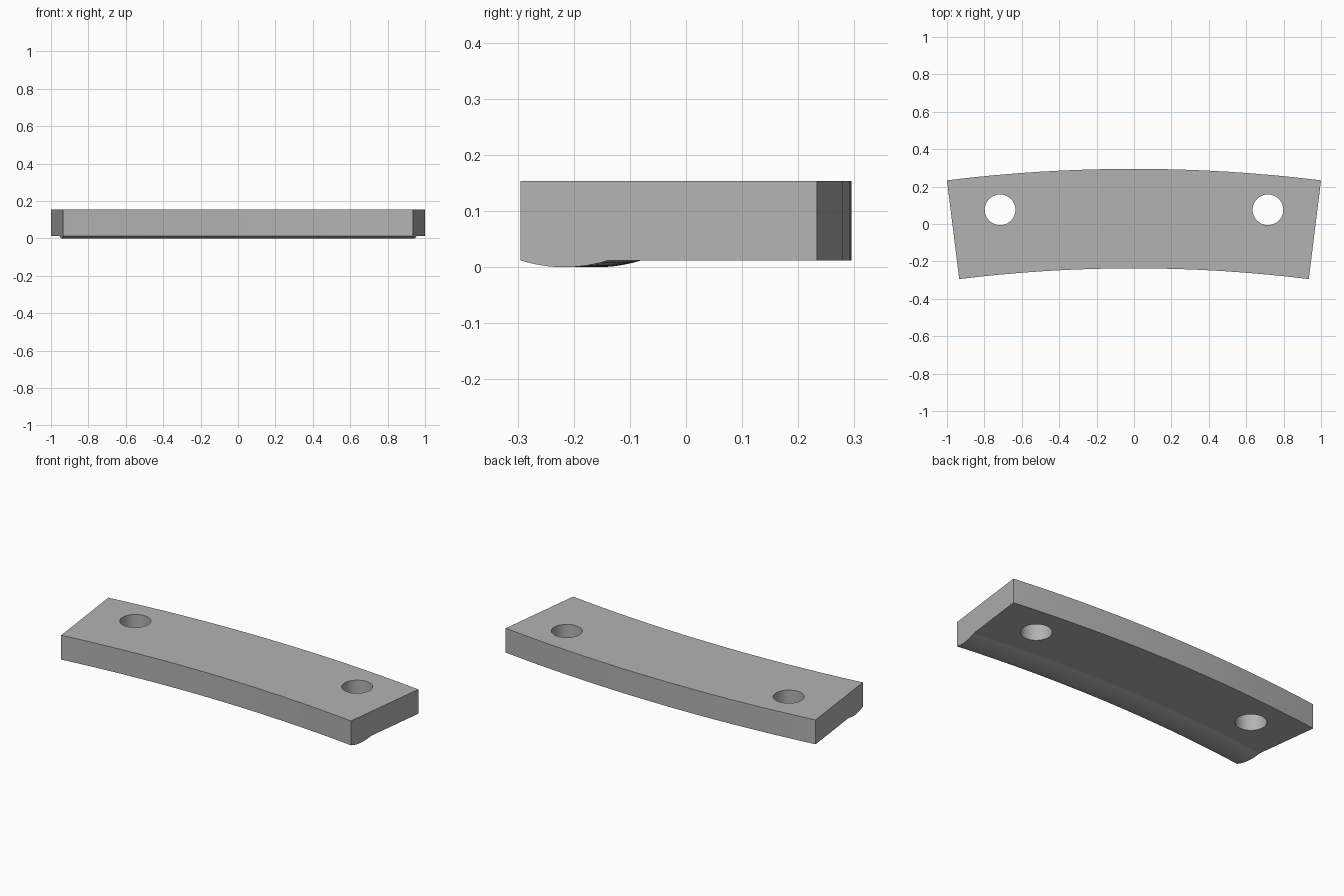
import bpy
import bmesh
from math import asin, sin, cos, pi
from mathutils import Vector, Matrix

if "Cube" in bpy.data.objects:
    bpy.data.objects.remove(bpy.data.objects["Cube"])

OUTER_R, INNER_R = 8.15, 7.618
CENTRE = Vector((0, 0.295 - OUTER_R, 0))
HALF_ANGLE = asin(1 / OUTER_R)
TOP, BASE = 0.154, 0.012
RIB_WIDTH, RIB_STEPS, ARC_STEPS = 0.157, 12, 16

grey = bpy.data.materials.new("plain grey")
grey.use_nodes = True
colour = (0.45, 0.45, 0.45, 1)
grey.diffuse_color = colour
grey.node_tree.nodes["Principled BSDF"].inputs["Base Color"].default_value = colour


def add_object(name, bm):
    bmesh.ops.recalc_face_normals(bm, faces=bm.faces)
    mesh = bpy.data.meshes.new(name)
    bm.to_mesh(mesh)
    bm.free()
    mesh.materials.append(grey)
    obj = bpy.data.objects.new(name, mesh)
    bpy.context.collection.objects.link(obj)
    return obj


# Cross-section: rectangle with a shallow rounded rib under the inner edge
section = [(OUTER_R, BASE), (OUTER_R, TOP), (INNER_R, TOP)]
for i in range(RIB_STEPS + 1):
    t = i / RIB_STEPS
    section.append((INNER_R + RIB_WIDTH * t, BASE * (1 - 4 * t * (1 - t))))

# Curved bar: sweep the section around the arc centre
bm = bmesh.new()
rings = []
for i in range(ARC_STEPS + 1):
    a = HALF_ANGLE * (2 * i / ARC_STEPS - 1)
    rings.append([bm.verts.new(CENTRE + Vector((r * sin(a), r * cos(a), z)))
                  for r, z in section])
n = len(section)
for a, b in zip(rings, rings[1:]):
    for j in range(n):
        k = (j + 1) % n
        bm.faces.new((a[j], a[k], b[k], b[j]))
bm.faces.new(rings[0])
bm.faces.new(rings[-1])
bar = add_object("curved_bar", bm)

# Two round bolt holes
bm = bmesh.new()
for side in (-1, 1):
    bmesh.ops.create_cone(bm, cap_ends=True, segments=48, radius1=0.082,
                          radius2=0.082, depth=0.5,
                          matrix=Matrix.Translation((side * 0.716, 0.076, 0.08)))
cutter = add_object("hole_cutter", bm)
cutter.hide_render = True

cut = bar.modifiers.new("bolt_holes", "BOOLEAN")
cut.operation = "DIFFERENCE"
cut.solver = "EXACT"
cut.object = cutter
bpy.context.view_layer.objects.active = bar
bar.select_set(True)
cutter.select_set(False)
bpy.ops.object.modifier_apply(modifier=cut.name)
bpy.data.objects.remove(cutter)

# Smooth curved walls, keep the corners crisp
bpy.ops.object.shade_smooth_by_angle(angle=pi / 18)
